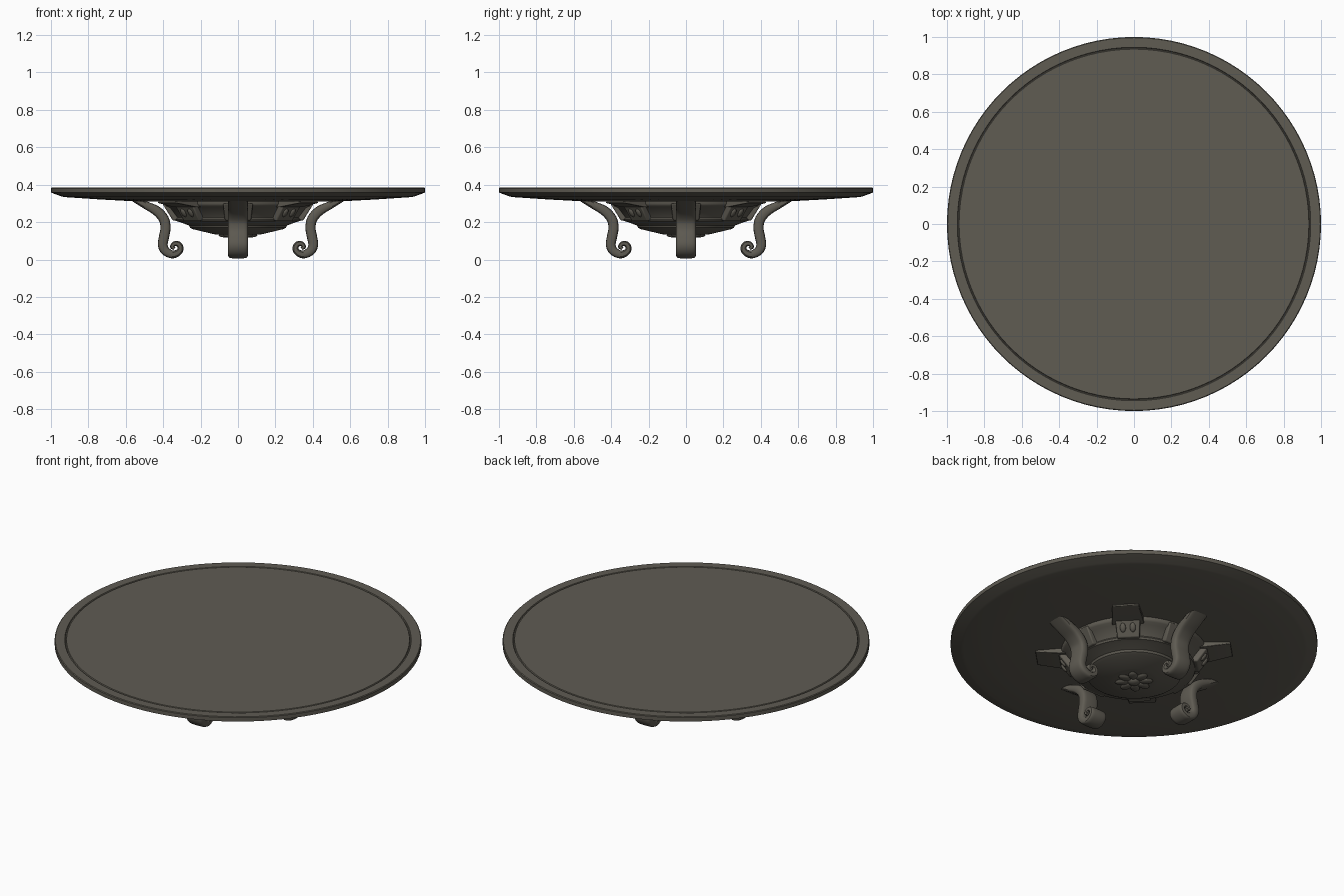
import bpy, bmesh, math
from mathutils import Vector, Matrix

if "Cube" in bpy.data.objects:
    bpy.data.objects.remove(bpy.data.objects["Cube"])

wood = bpy.data.materials.new("dark grey brown wood")
wood.diffuse_color = (0.115, 0.106, 0.086, 1)
wood.use_nodes = True
wood.node_tree.nodes["Principled BSDF"].inputs["Base Color"].default_value = wood.diffuse_color


def finish(bm, name, angle=0.0, bevel=0.0):
    """Turn a bmesh into a smooth-by-angle object, turned about z."""
    bmesh.ops.recalc_face_normals(bm, faces=bm.faces[:])
    me = bpy.data.meshes.new(name)
    bm.to_mesh(me)
    bm.free()
    ob = bpy.data.objects.new(name, me)
    bpy.context.collection.objects.link(ob)
    me.materials.append(wood)
    ob.rotation_euler.z = angle
    bpy.ops.object.select_all(action='DESELECT')
    ob.select_set(True)
    bpy.context.view_layer.objects.active = ob
    bpy.ops.object.shade_smooth_by_angle(angle=math.radians(35))
    if bevel:
        mod = ob.modifiers.new("bevel", 'BEVEL')
        mod.width = bevel
        mod.segments = 2
    return ob


def lathe(name, profile, steps=96):
    """Spin a radius/height profile, starting and ending on the axis."""
    bm = bmesh.new()
    verts = [bm.verts.new((r, 0, z)) for r, z in profile]
    edges = [bm.edges.new(p) for p in zip(verts, verts[1:])]
    bmesh.ops.spin(bm, geom=verts + edges, cent=(0, 0, 0), axis=(0, 0, 1),
                   angle=math.tau, steps=steps, use_duplicate=False)
    bmesh.ops.remove_doubles(bm, verts=bm.verts[:], dist=1e-5)
    return finish(bm, name)


def prism(name, section, angle, bevel):
    """Solid from (radius, height, half width) corners, mirrored across its plane."""
    bm = bmesh.new()
    a = [bm.verts.new((r, -w, z)) for r, z, w in section]
    b = [bm.verts.new((r, w, z)) for r, z, w in section]
    bm.faces.new(a)
    bm.faces.new(b[::-1])
    for i in range(len(a)):
        j = (i + 1) % len(a)
        bm.faces.new((a[i], b[i], b[j], a[j]))
    return finish(bm, name, angle, bevel)


def ball(bm, centre, size, rot=Matrix()):
    m = Matrix.Translation(centre) @ rot @ Matrix.Diagonal((*size, 1))
    bmesh.ops.create_uvsphere(bm, u_segments=16, v_segments=10, radius=1, matrix=m)


# round top with a fine groove, bevelled rim and shallow underside
lathe("table_top", [(0, .385), (.935, .385), (.938, .380), (.942, .380), (.945, .385),
                    (.996, .385), (1, .381), (1, .358), (.945, .338), (.93, .334),
                    (.75, .322), (.55, .311), (0, .309)])

# stepped bowl under the top
lathe("bowl", [(0, .32), (.40, .32), (.40, .298), (.392, .286), (.372, .278), (.332, .226),
               (.338, .216), (.332, .206), (.31, .200), (.262, .182), (.256, .170),
               (.24, .162), (.13, .136), (.11, .133), (0, .133)])

# scrolled legs: centre line (radius, height, half thickness)
path = [(.565, .328, .014), (.50, .294, .020), (.435, .260, .026), (.396, .215, .027),
        (.388, .165, .027), (.397, .115, .027), (.402, .075, .026), (.386, .044, .024),
        (.350, .027, .021), (.319, .038, .018), (.307, .060, .016), (.318, .082, .015),
        (.341, .084, .013), (.352, .068, .011), (.340, .058, .009)]


def smooth_path(pts, n=5):
    p = [Vector(q) for q in pts]
    p = [2 * p[0] - p[1]] + p + [2 * p[-1] - p[-2]]
    out = []
    for i in range(1, len(p) - 2):
        a, b, c, d = p[i - 1:i + 3]
        for k in range(n):
            t = k / n
            out.append(.5 * (2 * b + (c - a) * t + (2 * a - 5 * b + 4 * c - d) * t * t
                             + (3 * b - a - 3 * c + d) * t ** 3))
    return out + [p[-2]]


def leg(name, angle, half=0.053, n=20):
    bm = bmesh.new()
    pts = smooth_path(path)
    rings = []
    for i, p in enumerate(pts):
        d = pts[min(i + 1, len(pts) - 1)] - pts[max(i - 1, 0)]
        nor = Vector((-d.y, d.x)).normalized()
        ring = []
        for k in range(n):
            c, s = math.cos(math.tau * k / n), math.sin(math.tau * k / n)
            y = half * math.copysign(abs(c) ** .5, c)
            h = p.z * math.copysign(abs(s) ** .5, s)
            ring.append(bm.verts.new((p.x + nor.x * h, y, p.y + nor.y * h)))
        rings.append(ring)
    for a, b in zip(rings, rings[1:]):
        for k in range(n):
            j = (k + 1) % n
            bm.faces.new((a[k], a[j], b[j], b[k]))
    bm.faces.new(rings[0])
    bm.faces.new(rings[-1][::-1])
    finish(bm, name, angle)


for i in range(4):
    straight = i * math.pi / 2
    diagonal = straight + math.pi / 4
    leg(f"leg_{i + 1}", straight)
    # raised panel on the bowl behind each leg
    prism(f"leg_panel_{i + 1}", [(.34, .30, .08), (.405, .30, .08), (.348, .208, .07),
                                 (.30, .215, .07)], straight, .006)
    # raised plate between the legs
    prism(f"wall_plate_{i + 1}", [(.34, .30, .068), (.412, .29, .068), (.352, .205, .06),
                                  (.30, .215, .06)], diagonal, .006)
    # flat tapering bracket up to the table top
    prism(f"bracket_{i + 1}", [(.36, .312, .088), (.53, .318, .072), (.535, .302, .072),
                               (.40, .280, .088), (.36, .280, .088)], diagonal, .004)
    # pair of oval studs on the plate
    bm = bmesh.new()
    tilt = Matrix.Rotation(math.atan2(.065, .09), 4, 'Y')
    for y in (-.027, .027):
        ball(bm, (.385, y, .249), (.010, .016, .026), tilt)
    finish(bm, f"studs_{i + 1}", diagonal)

# flower rosette under the bowl
bm = bmesh.new()
for k in range(8):
    rot = Matrix.Rotation(math.tau * k / 8, 4, 'Z')
    ball(bm, rot @ Vector((.066, 0, .130)), (.038, .025, .012), rot)
ball(bm, (0, 0, .130), (.034, .034, .020))
finish(bm, "rosette")
